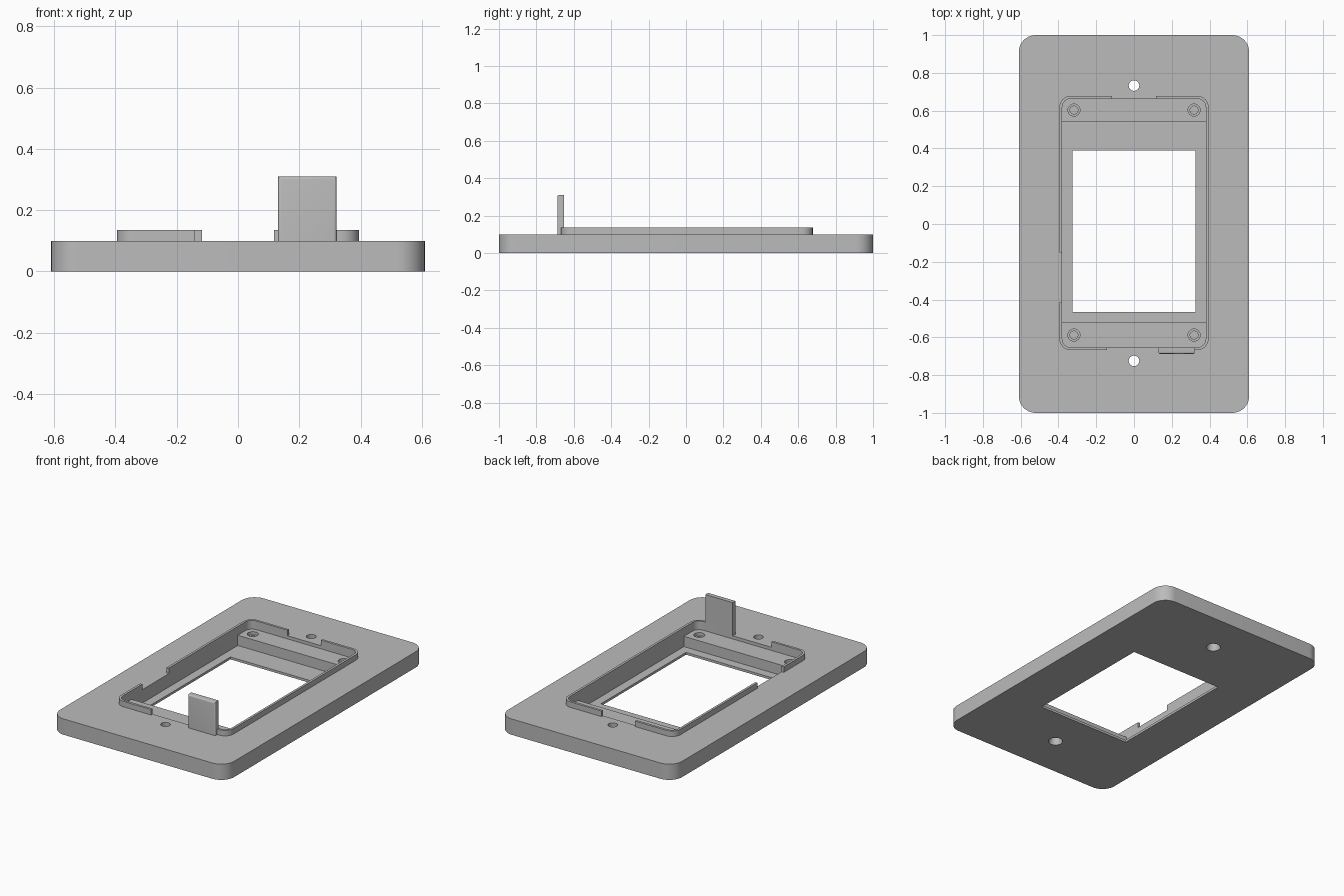
import bpy, bmesh, math
from mathutils import Matrix, Vector

if "Cube" in bpy.data.objects:
    bpy.data.objects.remove(bpy.data.objects["Cube"], do_unlink=True)

grey = bpy.data.materials.new("plain_grey")
grey.use_nodes = True
grey.diffuse_color = (0.5, 0.5, 0.5, 1)
grey.node_tree.nodes["Principled BSDF"].inputs["Base Color"].default_value = (0.5, 0.5, 0.5, 1)


def finish(name, bm):
    bmesh.ops.recalc_face_normals(bm, faces=bm.faces)
    mesh = bpy.data.meshes.new(name)
    bm.to_mesh(mesh)
    bm.free()
    mesh.materials.append(grey)
    ob = bpy.data.objects.new(name, mesh)
    bpy.context.collection.objects.link(ob)
    return ob


def slab(name, x, y, z, radius=0.0, steps=10):
    """Box between (min, max) pairs, with optional rounded vertical corners."""
    bm = bmesh.new()
    size = Vector((x[1] - x[0], y[1] - y[0], z[1] - z[0], 1))
    centre = Vector((sum(x) / 2, sum(y) / 2, sum(z) / 2))
    bmesh.ops.create_cube(bm, size=1, matrix=Matrix.Translation(centre) @ Matrix.Diagonal(size))
    if radius:
        upright = [e for e in bm.edges if abs(e.verts[0].co.z - e.verts[1].co.z) > 1e-4]
        bmesh.ops.bevel(bm, geom=upright, offset=radius, segments=steps, profile=0.5, affect='EDGES')
    return finish(name, bm)


def drill(x, y, z, r_low, r_high):
    """Round or conical cutter standing between two heights."""
    bm = bmesh.new()
    bmesh.ops.create_cone(bm, cap_ends=True, segments=32, radius1=r_low, radius2=r_high,
                          depth=z[1] - z[0], matrix=Matrix.Translation((x, y, sum(z) / 2)))
    return finish("cutter", bm)


def cut(ob, *cutters):
    for cutter in cutters:
        mod = ob.modifiers.new("cut", 'BOOLEAN')
        mod.operation, mod.solver, mod.object = 'DIFFERENCE', 'EXACT', cutter
        bpy.context.view_layer.objects.active = ob
        bpy.ops.object.modifier_apply(modifier=mod.name)
        bpy.data.objects.remove(cutter, do_unlink=True)


TOP, FLOOR, SHELF, LIP = 0.1, 0.015, 0.08, 0.135
IN_X, IN_Y = (-0.38, 0.38), (-0.653, 0.663)

# Face plate with pocket, window and countersunk mounting holes
plate = slab("face_plate", (-0.61, 0.61), (-1, 1), (0, TOP), 0.09)
cut(plate,
    slab("cutter", IN_X, IN_Y, (FLOOR, 0.3), 0.045),
    slab("cutter", (-0.325, 0.325), (-0.465, 0.388), (-0.1, 0.3)))
for y in (0.733, -0.725):
    cut(plate, drill(0, y, (-0.01, 0.045), 0.046, 0.028), drill(0, y, (0.03, 0.2), 0.028, 0.028))

# Raised lip around the pocket, interrupted on three sides
lip = slab("pocket_lip", (-0.395, 0.395), (-0.668, 0.678), (TOP, LIP), 0.06)
cut(lip,
    slab("cutter", IN_X, IN_Y, (0, 0.3), 0.045),
    slab("cutter", (-0.117, 0.117), (0.6, 0.8), (0, 0.3)),
    slab("cutter", (-0.142, 0.13), (-0.8, -0.6), (0, 0.3)),
    slab("cutter", (-0.5, -0.3), (-0.415, -0.15), (0, 0.3)))

# Screw shelves at both ends of the pocket, with stepped blind holes
shelves = []
for name, ys, hole_y in (("rear_shelf", (0.54, 0.67), 0.603), ("front_shelf", (-0.66, -0.522), -0.588)):
    shelf = slab(name, (-0.385, 0.385), ys, (0.008, SHELF))
    for x in (-0.318, 0.318):
        cut(shelf, drill(x, hole_y, (0.06, 0.2), 0.032, 0.032), drill(x, hole_y, (0.02, 0.2), 0.021, 0.021))
    shelves.append(shelf)

# Upright tab with softened outer edges
tab = slab("upright_tab", (0.13, 0.322), (-0.688, -0.653), (0.09, 0.31))
bm = bmesh.new()
bm.from_mesh(tab.data)
outer = [e for e in bm.edges
         if all(v.co.y < -0.68 for v in e.verts) and any(v.co.z > 0.2 for v in e.verts)]
bmesh.ops.bevel(bm, geom=outer, offset=0.01, segments=4, profile=0.5, affect='EDGES')
bm.to_mesh(tab.data)
bm.free()

# Smooth rounded corners, keep hard edges
for ob in (plate, lip, tab, *shelves):
    bpy.ops.object.select_all(action='DESELECT')
    ob.select_set(True)
    bpy.context.view_layer.objects.active = ob
    bpy.ops.object.shade_smooth_by_angle(angle=math.radians(30))
